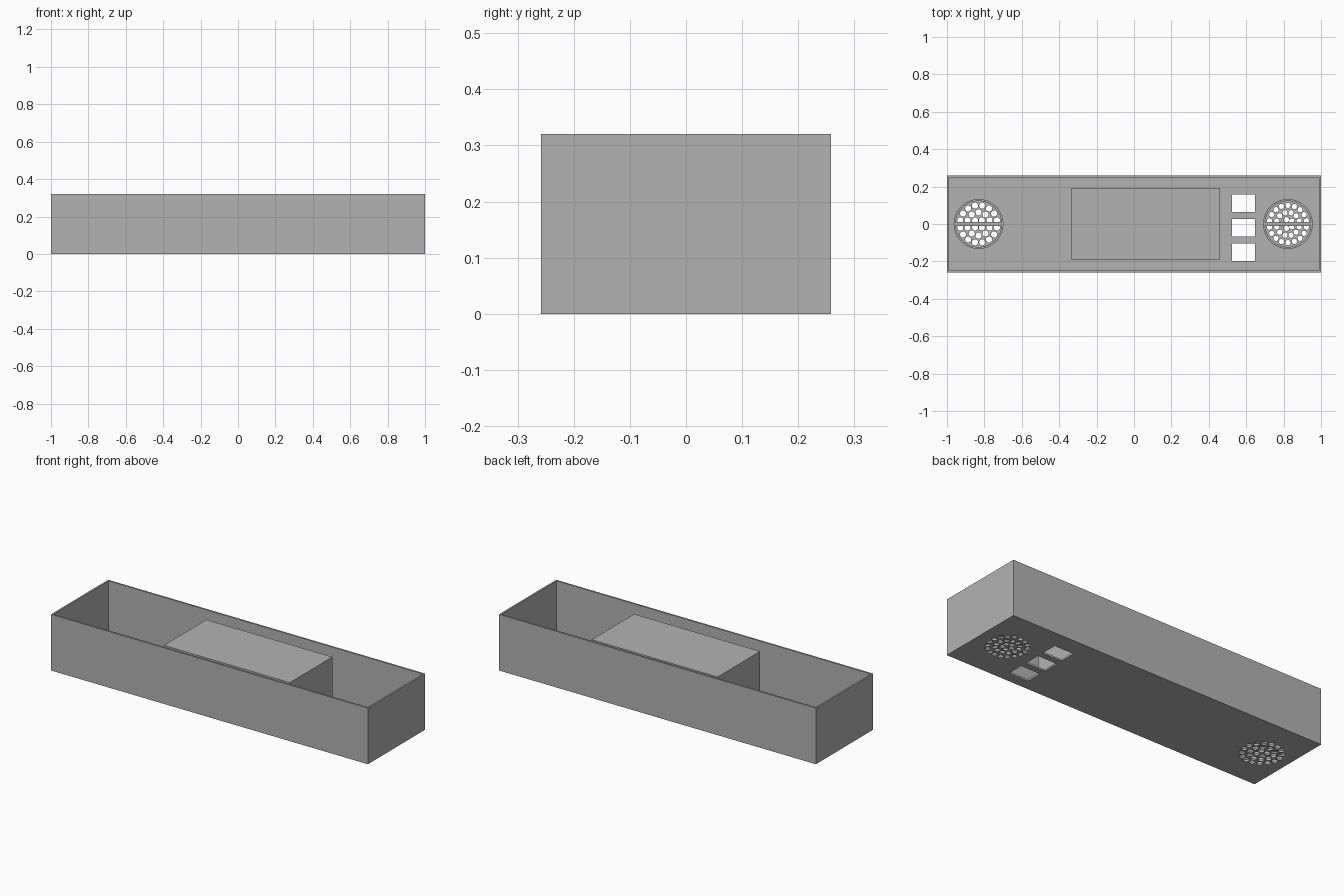
import bpy, bmesh
from math import cos, sin, tau
from mathutils import Matrix, Vector

if "Cube" in bpy.data.objects:
    bpy.data.objects.remove(bpy.data.objects["Cube"])

W, D, H, T = 1.0, 0.258, 0.32, 0.01   # half width, half depth, height, wall

grey = bpy.data.materials.new("plain grey")
grey.use_nodes = True
grey.diffuse_color = (0.45, 0.45, 0.45, 1)
grey.node_tree.nodes["Principled BSDF"].inputs["Base Color"].default_value = grey.diffuse_color


def add_box(bm, x0, x1, y0, y1, z0, z1):
    centre = Vector((x0 + x1, y0 + y1, z0 + z1)) / 2
    size = Matrix.Diagonal((x1 - x0, y1 - y0, z1 - z0, 1))
    bmesh.ops.create_cube(bm, size=1, matrix=Matrix.Translation(centre) @ size)


def add_cylinder(bm, x, y, z0, z1, r, sides):
    bmesh.ops.create_cone(bm, cap_ends=True, segments=sides, radius1=r, radius2=r,
                          depth=z1 - z0, matrix=Matrix.Translation((x, y, (z0 + z1) / 2)))


def make(name, bm):
    mesh = bpy.data.meshes.new(name)
    bm.to_mesh(mesh)
    bm.free()
    mesh.materials.append(grey)
    obj = bpy.data.objects.new(name, mesh)
    bpy.context.collection.objects.link(obj)
    return obj


def cut(obj, cutter):
    """Subtract the cutter, bake the result and drop the cutter."""
    cutter.hide_render = True
    mod = obj.modifiers.new("cut", 'BOOLEAN')
    mod.operation, mod.solver, mod.object = 'DIFFERENCE', 'EXACT', cutter
    graph = bpy.context.evaluated_depsgraph_get()
    mesh = bpy.data.meshes.new_from_object(obj.evaluated_get(graph))
    obj.modifiers.clear()
    obj.data = mesh
    bpy.data.objects.remove(cutter)


# Open tray
bm = bmesh.new()
add_box(bm, -W, W, -D, D, 0, H)
tray = make("tray", bm)
bm = bmesh.new()
add_box(bm, -W + T, W - T, -D + T, D - T, T, H + 0.1)
cut(tray, make("cavity_cutter", bm))

# Floor openings: three button windows and two round grilles
grilles = {
    "left": (0.823, 0.014, ((0.1, 18), (0.062, 12), (0.025, 5))),
    "right": (-0.831, 0.0165, ((0.1, 16), (0.062, 10), (0.026, 4))),
}
bm = bmesh.new()
for y in (-0.15, -0.02, 0.11):
    add_box(bm, 0.524, 0.647, y - 0.047, y + 0.047, -0.05, 0.05)
for cx, r, rings in grilles.values():
    for ring_r, count in rings:
        for i in range(count):
            a = tau * (i + 0.5) / count
            add_cylinder(bm, cx + ring_r * cos(a), ring_r * sin(a), -0.05, 0.05, r, 16)
cut(tray, make("opening_cutter", bm))

# Speaker rings, each with a crossbar
for side, (cx, r, rings) in grilles.items():
    bm = bmesh.new()
    add_cylinder(bm, cx, 0, T, 0.06, 0.133, 48)
    ring = make(side + "_speaker_ring", bm)
    bm = bmesh.new()
    add_cylinder(bm, cx, 0, 0, 0.1, 0.123, 48)
    cut(ring, make("ring_cutter", bm))
    bm = bmesh.new()
    add_box(bm, cx - 0.125, cx + 0.125, -0.01, 0.01, 0.04, 0.06)
    make(side + "_speaker_crossbar", bm)

# Inner block
bm = bmesh.new()
add_box(bm, -0.335, 0.46, -0.19, 0.193, T, 0.295)
make("inner_block", bm)
